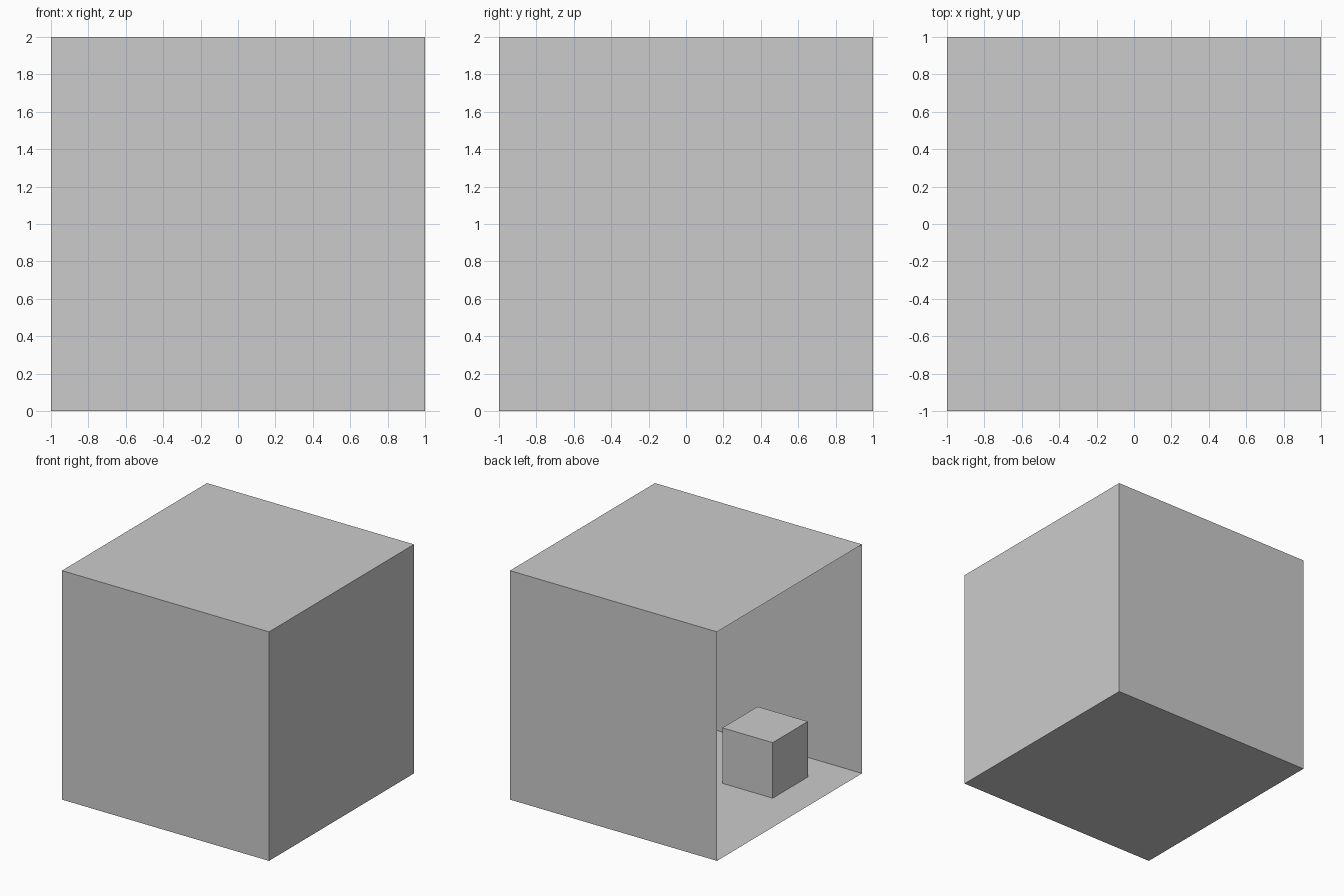
import bpy
import bmesh
from mathutils import Matrix, Vector

if "Cube" in bpy.data.objects:
    bpy.data.objects.remove(bpy.data.objects["Cube"])


def make_box(name, size, base, open_left=False):
    """Box standing on its base centre, optionally without its -x wall."""
    bm = bmesh.new()
    centre = Vector(base) + Vector((0, 0, size / 2))
    bmesh.ops.create_cube(bm, size=size, matrix=Matrix.Translation(centre))
    if open_left:
        bm.normal_update()
        wall = [f for f in bm.faces if f.normal.x < -0.9]
        bmesh.ops.delete(bm, geom=wall, context='FACES')
    mesh = bpy.data.meshes.new(name)
    bm.to_mesh(mesh)
    bm.free()
    obj = bpy.data.objects.new(name, mesh)
    bpy.context.collection.objects.link(obj)
    return obj


# Thin-walled room, open on the left side
make_box("room_shell", 2.0, (0, 0, 0), open_left=True)

# Small cube standing on the room floor
make_box("small_cube", 0.485, (-0.445, -0.457, 0))
